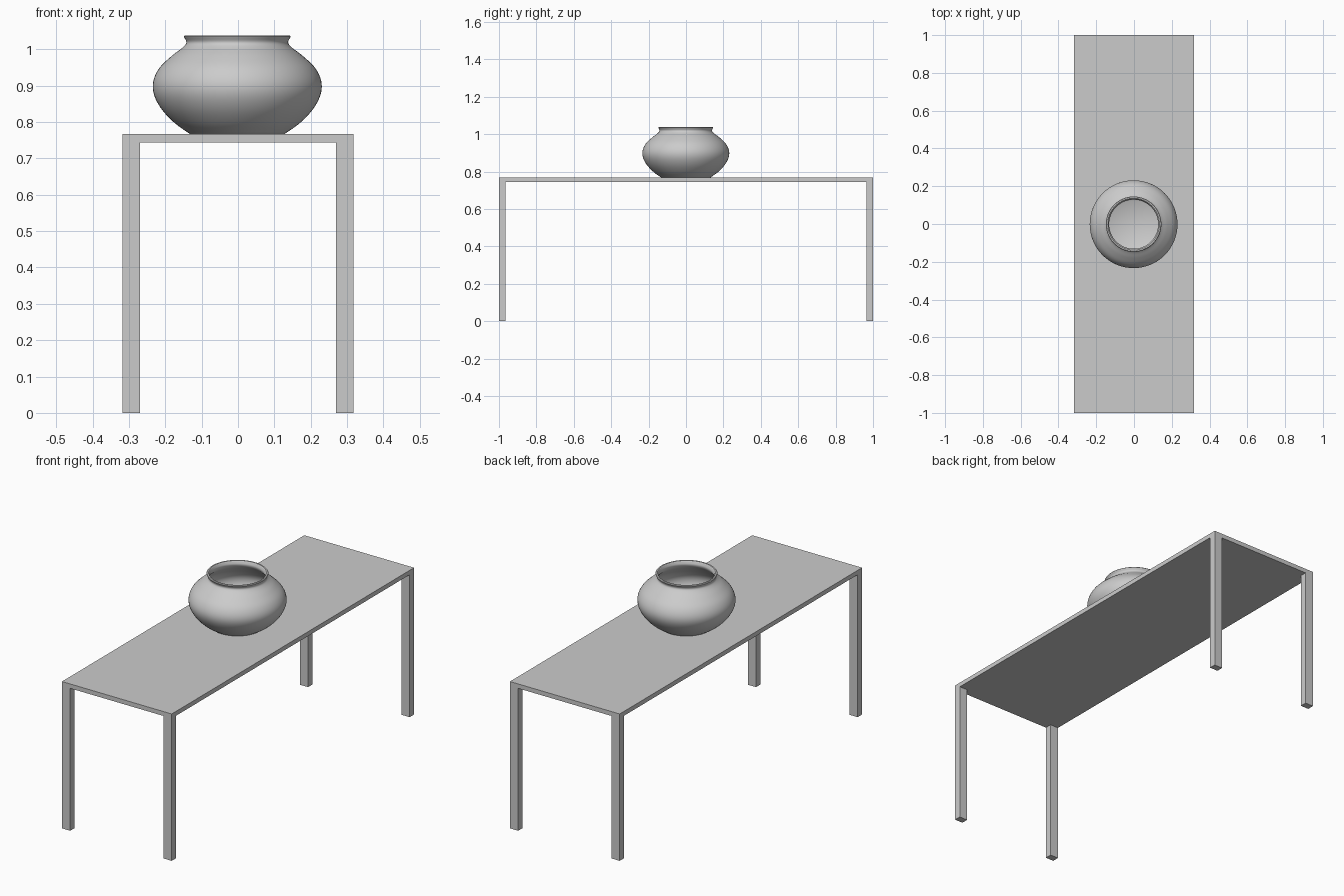
import bpy, bmesh, math
from mathutils import Vector

cube = bpy.data.objects.get("Cube")
if cube:
    bpy.data.objects.remove(cube, do_unlink=True)

# Single plain grey for everything
grey = bpy.data.materials.new("plain_grey")
grey.use_nodes = True
colour = (0.6, 0.6, 0.6, 1)
grey.diffuse_color = colour
grey.node_tree.nodes["Principled BSDF"].inputs["Base Color"].default_value = colour


def add_object(name, bm):
    bmesh.ops.recalc_face_normals(bm, faces=bm.faces)
    mesh = bpy.data.meshes.new(name)
    bm.to_mesh(mesh)
    bm.free()
    mesh.materials.append(grey)
    obj = bpy.data.objects.new(name, mesh)
    bpy.context.collection.objects.link(obj)
    return obj


def add_box(name, centre, size):
    bm = bmesh.new()
    bmesh.ops.create_cube(bm, size=1)
    bmesh.ops.scale(bm, vec=size, verts=bm.verts)
    bmesh.ops.translate(bm, vec=centre, verts=bm.verts)
    return add_object(name, bm)


def smooth_path(points, steps=5):
    """Catmull-Rom curve through the points."""
    pts = [Vector(p) for p in points]
    pts = [2 * pts[0] - pts[1]] + pts + [2 * pts[-1] - pts[-2]]
    path = []
    for a, b, c, d in zip(pts, pts[1:], pts[2:], pts[3:]):
        for i in range(steps):
            t = i / steps
            path.append(0.5 * (2 * b + (c - a) * t + (2 * a - 5 * b + 4 * c - d) * t * t
                               + (3 * b - a - 3 * c + d) * t ** 3))
    return path + [pts[-2]]


# Table: thin top and four square-cornered legs flush with its edges
HALF_X, HALF_Y, TOP, THICK = 0.317, 1.0, 0.767, 0.023
LEG_X, LEG_Y = 0.047, 0.036
add_box("table_top", (0, 0, TOP - THICK / 2), (2 * HALF_X, 2 * HALF_Y, THICK))
leg_height = TOP - THICK
for y_name, sy in (("front", -1), ("back", 1)):
    for x_name, sx in (("right", -1), ("left", 1)):
        add_box(f"{y_name}_{x_name}_leg",
                (sx * (HALF_X - LEG_X / 2), sy * (HALF_Y - LEG_Y / 2), leg_height / 2),
                (LEG_X, LEG_Y, leg_height))

# Bowl: outer wall, flared rim and inner wall as (radius, height above table)
outer = [(0.130, 0), (0.172, 0.030), (0.208, 0.068), (0.229, 0.108), (0.231, 0.145),
         (0.214, 0.182), (0.180, 0.215), (0.150, 0.238), (0.140, 0.252), (0.147, 0.268)]
inner = [(0.134, 0.268), (0.130, 0.252), (0.140, 0.234), (0.170, 0.207), (0.203, 0.176),
         (0.220, 0.143), (0.218, 0.108), (0.198, 0.073), (0.162, 0.037), (0.125, 0.012)]
profile = ([Vector((0, 0))] + smooth_path(outer) + [Vector((0.144, 0.271)), Vector((0.137, 0.271))]
           + smooth_path(inner) + [Vector((0, 0.012))])
bm = bmesh.new()
verts = [bm.verts.new((p.x, 0, p.y)) for p in profile]
edges = [bm.edges.new(pair) for pair in zip(verts, verts[1:])]
bmesh.ops.spin(bm, geom=verts + edges, cent=(0, 0, 0), axis=(0, 0, 1),
               angle=2 * math.pi, steps=64, use_merge=True)
bmesh.ops.remove_doubles(bm, verts=bm.verts, dist=0.0001)
bowl = add_object("bowl", bm)
bowl.location = (-0.002, -0.001, TOP)
bpy.ops.object.select_all(action="DESELECT")
bowl.select_set(True)
bpy.context.view_layer.objects.active = bowl
bpy.ops.object.shade_smooth_by_angle(angle=math.radians(40))
